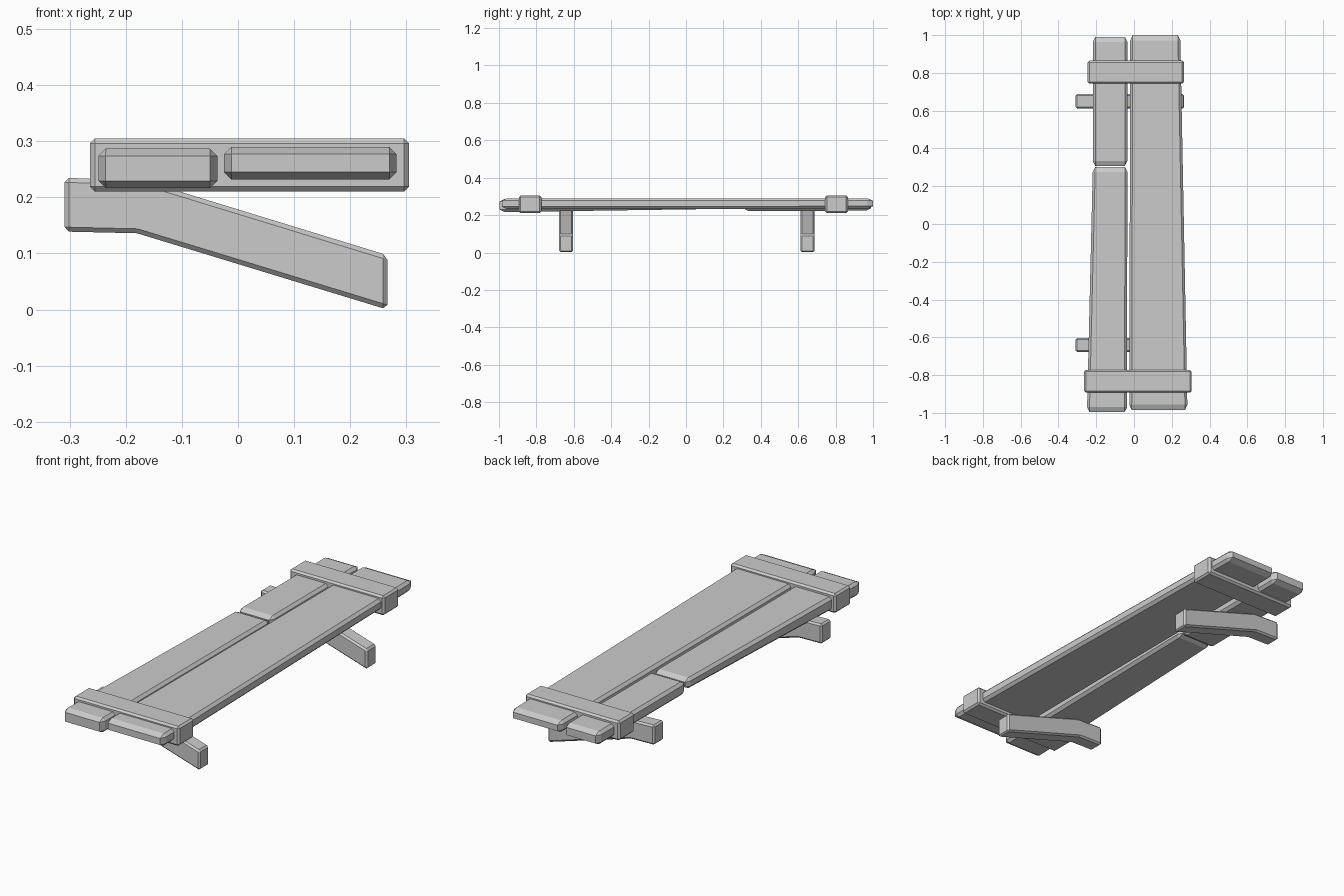
import bpy

if "Cube" in bpy.data.objects:
    bpy.data.objects.remove(bpy.data.objects["Cube"])


def make_mesh(name, verts, faces, bevel, stretch=1.0):
    """Bevelled solid; stretch lengthens the bevel along y."""
    mesh = bpy.data.meshes.new(name)
    mesh.from_pydata([(x, y / stretch, z) for x, y, z in verts], [], faces)
    obj = bpy.data.objects.new(name, mesh)
    bpy.context.collection.objects.link(obj)
    obj.scale.y = stretch
    mod = obj.modifiers.new("Bevel", 'BEVEL')
    mod.width = bevel
    mod.segments = 1
    mod.limit_method = 'ANGLE'
    mod.angle_limit = 0.6
    return obj


def prism(name, front, back, y0, y1, bevel, stretch=1.0):
    """Joins a front (x, z) outline to a back outline, counter-clockwise seen from -y."""
    n = len(front)
    verts = [(x, y0, z) for x, z in front] + [(x, y1, z) for x, z in back]
    faces = [tuple(range(n)), tuple(reversed(range(n, 2 * n)))]
    faces += [((i + 1) % n, i, i + n, (i + 1) % n + n) for i in range(n)]
    return make_mesh(name, verts, faces, bevel, stretch)


def rect(x0, x1, z0, z1):
    return [(x0, z0), (x1, z0), (x1, z1), (x0, z1)]


# Tapered planks of the top
prism("wide_plank", rect(-0.025, 0.283, 0.232, 0.290),
      rect(-0.02, 0.245, 0.235, 0.290), -0.985, 1.0, 0.013, 2.2)
prism("narrow_plank_front", rect(-0.249, -0.037, 0.216, 0.287),
      rect(-0.218, -0.035, 0.235, 0.286), -0.996, 0.302, 0.013, 2.0)
prism("narrow_plank_back", rect(-0.218, -0.035, 0.222, 0.287),
      rect(-0.218, -0.035, 0.224, 0.287), 0.308, 0.99, 0.013, 2.0)

# Cross bands clamping the planks
for name, x0, x1, y0, y1 in (("front_band", -0.264, 0.305, -0.893, -0.773),
                             ("back_band", -0.245, 0.264, 0.744, 0.865)):
    outline = rect(x0, x1, 0.21, 0.305)
    prism(name, outline, outline, y0, y1, 0.009)

# Bent support brackets underneath
bracket = [(-0.309, 0.139), (-0.18, 0.136), (0.266, 0.0),
           (0.266, 0.097), (-0.165, 0.229), (-0.309, 0.235)]
for name, y0, y1 in (("front_bracket", -0.678, -0.603),
                     ("back_bracket", 0.611, 0.687)):
    prism(name, bracket, bracket, y0, y1, 0.008)
